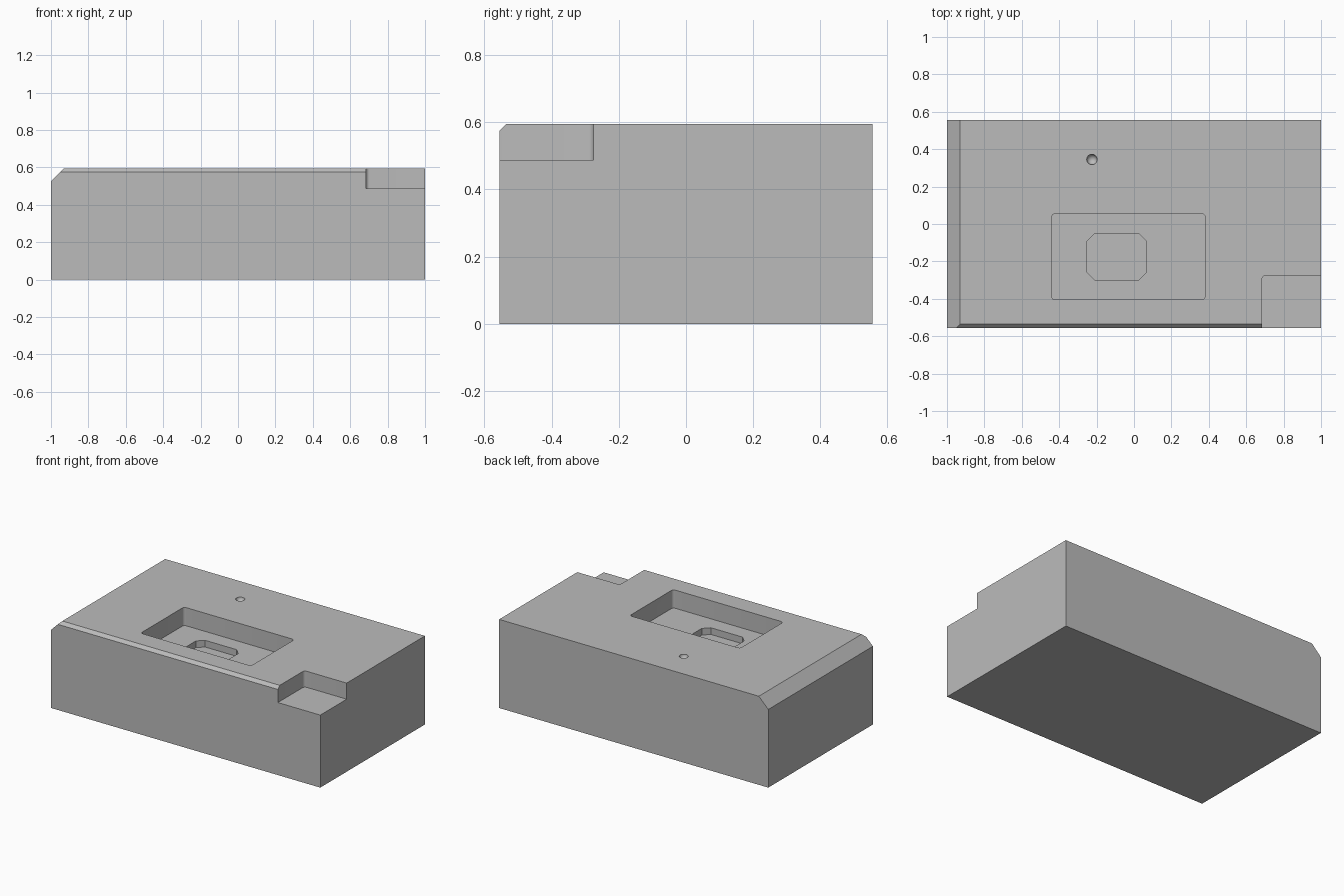
import bpy, bmesh, math
from mathutils import Vector

if "Cube" in bpy.data.objects:
    bpy.data.objects.remove(bpy.data.objects["Cube"])

W, D, H = 1.0, 0.555, 0.595      # half width, half depth, height
FLOOR = 0.473                    # pocket floor height

grey = bpy.data.materials.new("plain_grey")
grey.use_nodes = True
colour = (0.5, 0.5, 0.5, 1)
grey.diffuse_color = colour
grey.node_tree.nodes["Principled BSDF"].inputs["Base Color"].default_value = colour


def make_object(name, bm):
    bmesh.ops.recalc_face_normals(bm, faces=bm.faces)
    mesh = bpy.data.meshes.new(name)
    bm.to_mesh(mesh)
    bm.free()
    mesh.materials.append(grey)
    obj = bpy.data.objects.new(name, mesh)
    bpy.context.collection.objects.link(obj)
    return obj


def prism(name, outline, direction):
    """Extrude a closed outline of 3D points along a direction."""
    bm = bmesh.new()
    face = bm.faces.new([bm.verts.new(p) for p in outline])
    out = bmesh.ops.extrude_face_region(bm, geom=[face])
    moved = [g for g in out["geom"] if isinstance(g, bmesh.types.BMVert)]
    bmesh.ops.translate(bm, verts=moved, vec=Vector(direction))
    return make_object(name, bm)


def pocket(name, x0, x1, y0, y1, floor, size, segments):
    """Box cutter with bevelled upright edges, open above the block."""
    obj = prism(name, [(x0, y0, floor), (x1, y0, floor), (x1, y1, floor), (x0, y1, floor)],
                (0, 0, H + 0.1 - floor))
    bm = bmesh.new()
    bm.from_mesh(obj.data)
    upright = [e for e in bm.edges if abs(e.verts[0].co.z - e.verts[1].co.z) > 0.01]
    bmesh.ops.bevel(bm, geom=upright, offset=size, segments=segments, profile=0.5,
                    affect='EDGES')
    bm.to_mesh(obj.data)
    bm.free()
    return obj


# Block with the sloped right edge
block = prism("block", [(-W, -D, 0), (W, -D, 0), (W, -D, H), (-W + 0.07, -D, H),
                        (-W, -D, H - 0.07)], (0, 2 * D, 0))

# Front edge chamfer
c = 0.02
cutters = [prism("front_chamfer_cutter",
                 [(-2, -D - c, H - 2 * c), (-2, -D + 2 * c, H + c), (-2, -D - c, H + c)],
                 (4, 0, 0))]

# Corner notch, main pocket and the smaller recess in its floor
cutters.append(pocket("notch_cutter", 0.685, 1.2, -0.8, -0.275, 0.487, 0.018, 5))
cutters.append(pocket("pocket_cutter", -0.44, 0.38, -0.405, 0.055, FLOOR, 0.018, 5))
cutters.append(pocket("recess_cutter", -0.25, 0.065, -0.3, -0.05, FLOOR - 0.045, 0.04, 1))

# Round dimple behind the pocket
bm = bmesh.new()
bmesh.ops.create_uvsphere(bm, u_segments=24, v_segments=12, radius=0.028)
bmesh.ops.translate(bm, verts=bm.verts, vec=(-0.225, 0.345, H))
cutters.append(make_object("dimple_cutter", bm))

# Carve the block
bpy.context.view_layer.objects.active = block
block.select_set(True)
for cutter in cutters:
    mod = block.modifiers.new(cutter.name, 'BOOLEAN')
    mod.operation = 'DIFFERENCE'
    mod.solver = 'EXACT'
    mod.object = cutter
    bpy.ops.object.modifier_apply(modifier=mod.name)
    bpy.data.objects.remove(cutter)

bpy.ops.object.shade_smooth_by_angle(angle=math.radians(25))
